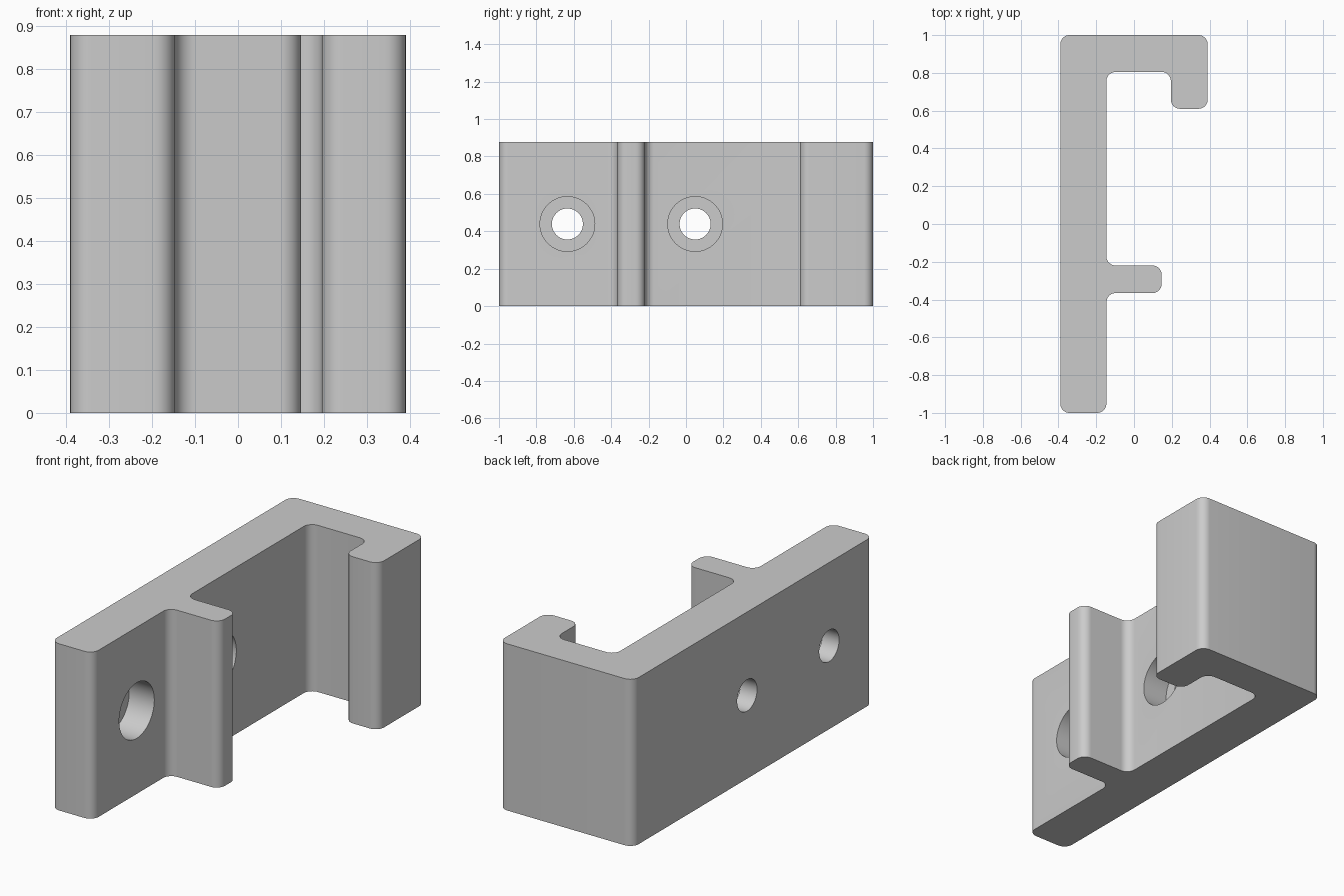
import bpy
import bmesh
from math import pi, radians
from mathutils import Matrix, Vector

if "Cube" in bpy.data.objects:
    bpy.data.objects.remove(bpy.data.objects["Cube"], do_unlink=True)

U = 2 / 41            # design unit: the bracket is 41 units long
WIDTH, LENGTH, HEIGHT = 16, 41, 18
WALL = 5              # back plate thickness

grey = bpy.data.materials.new("plain grey")
grey.use_nodes = True
colour = (0.6, 0.6, 0.6, 1)
grey.diffuse_color = colour
grey.node_tree.nodes["Principled BSDF"].inputs["Base Color"].default_value = colour


def place(x, y, z=0):
    """Design units, measured from the front left corner, to centred coordinates."""
    return Vector((x - WIDTH / 2, y - LENGTH / 2, z)) * U


def make_object(name, bm):
    bmesh.ops.recalc_face_normals(bm, faces=bm.faces)
    mesh = bpy.data.meshes.new(name)
    bm.to_mesh(mesh)
    bm.free()
    mesh.materials.append(grey)
    obj = bpy.data.objects.new(name, mesh)
    bpy.context.collection.objects.link(obj)
    return obj


def cylinder_x(name, radius, x0, x1, y, z):
    """Cylinder along x, used to drill the plate."""
    bm = bmesh.new()
    centre = place((x0 + x1) / 2, y, z)
    bmesh.ops.create_cone(
        bm, cap_ends=True, segments=64, radius1=radius * U, radius2=radius * U,
        depth=(x1 - x0) * U,
        matrix=Matrix.Translation(centre) @ Matrix.Rotation(pi / 2, 4, "Y"))
    return make_object(name, bm)


# Extruded profile: plate, middle rib, back arm and hooked lip
profile = [(0, 0), (WALL, 0), (WALL, 13), (11, 13), (11, 16), (WALL, 16),
           (WALL, 37), (12, 37), (12, 33), (WIDTH, 33), (WIDTH, LENGTH), (0, LENGTH)]
bm = bmesh.new()
base = bm.faces.new([bm.verts.new(place(x, y)) for x, y in profile])
extruded = bmesh.ops.extrude_face_region(bm, geom=[base])["geom"]
bmesh.ops.translate(bm, vec=(0, 0, HEIGHT * U),
                    verts=[v for v in extruded if isinstance(v, bmesh.types.BMVert)])

# Round every upright corner
upright = [e for e in bm.edges if abs(e.verts[0].co.z - e.verts[1].co.z) > U]
bmesh.ops.bevel(bm, geom=upright, offset=U, offset_type="OFFSET",
                segments=8, profile=0.5, affect="EDGES")
bracket = make_object("hook_bracket", bm)

# Two counterbored screw holes
for label, y in (("front", 7.5), ("back", 21.5)):
    for part, radius, x0 in (("screw_hole", 1.7, -1), ("counterbore", 3, 2)):
        cutter = cylinder_x(f"{label}_{part}_cutter", radius, x0, WALL + 1, y, HEIGHT / 2)
        cutter.hide_render = True
        mod = bracket.modifiers.new(f"{label}_{part}", "BOOLEAN")
        mod.operation = "DIFFERENCE"
        mod.solver = "EXACT"
        mod.object = cutter
        bpy.context.view_layer.objects.active = bracket
        bpy.ops.object.modifier_apply(modifier=mod.name)
        bpy.data.objects.remove(cutter, do_unlink=True)

# Smooth fillets and bores, crisp rims
bpy.ops.object.select_all(action="DESELECT")
bracket.select_set(True)
bpy.context.view_layer.objects.active = bracket
bpy.ops.object.shade_smooth_by_angle(angle=radians(30))
